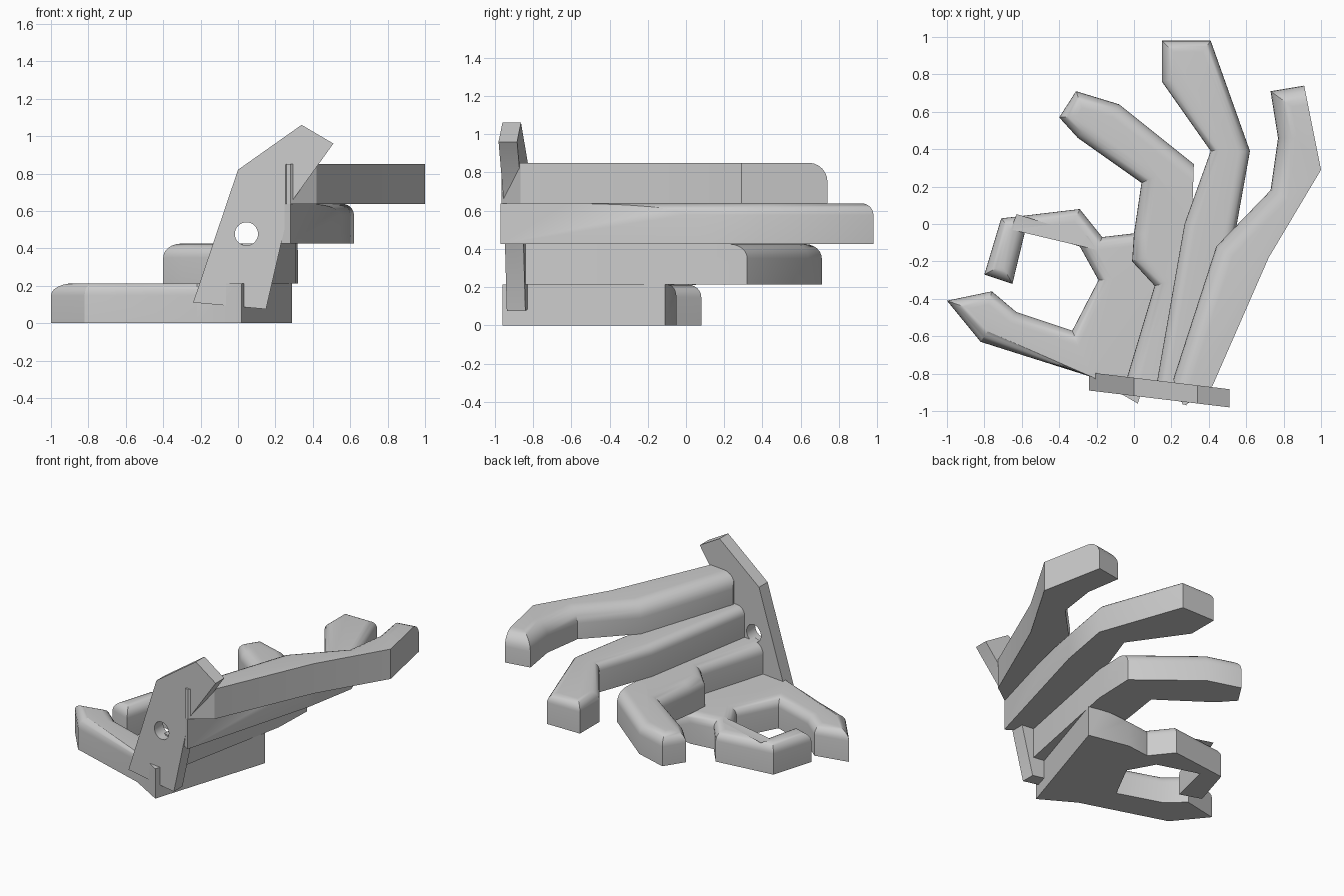
import bpy
import bmesh
import math

cube = bpy.data.objects.get("Cube")
if cube:
    bpy.data.objects.remove(cube, do_unlink=True)

LAYER = 0.2125


def finish(bm, name):
    bmesh.ops.recalc_face_normals(bm, faces=bm.faces)
    mesh = bpy.data.meshes.new(name)
    bm.to_mesh(mesh)
    bm.free()
    obj = bpy.data.objects.new(name, mesh)
    bpy.context.collection.objects.link(obj)
    return obj


def activate(obj):
    bpy.ops.object.select_all(action='DESELECT')
    obj.select_set(True)
    bpy.context.view_layer.objects.active = obj


def slab(name, level, outline, first, last, radius):
    """Extruded outline whose top edges first..last are rounded over."""
    bm = bmesh.new()
    z = level * LAYER
    low = [bm.verts.new((x, y, z)) for x, y in outline]
    top = [bm.verts.new((x, y, z + LAYER)) for x, y in outline]
    n = len(outline)
    bm.faces.new(low[::-1])
    bm.faces.new(top)
    for i in range(n):
        j = (i + 1) % n
        bm.faces.new((low[i], low[j], top[j], top[i]))
    bmesh.ops.recalc_face_normals(bm, faces=bm.faces)
    rounded = [bm.edges.get((top[i], top[i + 1])) for i in range(first, last)]
    bmesh.ops.bevel(bm, geom=rounded, offset=radius, segments=6,
                    profile=0.5, affect='EDGES', clamp_overlap=False)
    obj = finish(bm, name)
    activate(obj)
    bpy.ops.object.shade_smooth_by_angle(angle=math.radians(30))
    return obj


# Palm with thumb and curled index finger
slab("thumb_and_index", 0, [
    (0.02, -0.96), (-0.22, -0.82), (-0.82, -0.63), (-1.0, -0.41),
    (-0.76, -0.36), (-0.63, -0.47), (-0.33, -0.57), (-0.19, -0.30),
    (-0.29, -0.12), (-0.58, -0.03), (-0.65, -0.32), (-0.80, -0.27),
    (-0.71, 0.03), (-0.29, 0.08), (-0.17, -0.07), (0.0, -0.05),
    (0.29, -0.11)], 1, 15, 0.065)

# Middle finger
slab("middle_finger", 1, [
    (0.13, -0.90), (-0.04, -0.83), (0.11, -0.33), (-0.01, -0.20),
    (0.0, -0.05), (0.04, 0.22), (-0.30, 0.46), (-0.40, 0.57),
    (-0.31, 0.71), (-0.08, 0.64), (0.32, 0.32), (0.31, 0.02)], 1, 10, 0.075)

# Ring finger
slab("ring_finger", 2, [
    (0.28, -0.97), (0.12, -0.86), (0.27, 0.0), (0.41, 0.39),
    (0.15, 0.76), (0.15, 0.98), (0.41, 0.98), (0.62, 0.39),
    (0.55, 0.0)], 1, 8, 0.06)

# Little finger
slab("little_finger", 3, [
    (0.28, -0.965), (0.26, -0.965), (0.21, -0.83), (0.44, -0.12),
    (0.73, 0.18), (0.77, 0.46), (0.73, 0.71), (0.91, 0.74),
    (1.0, 0.29), (0.72, -0.18), (0.42, -0.865)], 2, 7, 0.1)

# Slanted wrist plate
profile = [(-0.24, 0.11), (0.0, 0.82), (0.34, 1.06), (0.51, 0.96),
           (0.28, 0.64), (0.15, 0.075)]
bm = bmesh.new()
face = bm.faces.new([bm.verts.new((x, -0.919 - 0.12 * x, z)) for x, z in profile])
back = bmesh.ops.extrude_face_region(bm, geom=[face])["geom"]
bmesh.ops.translate(bm, vec=(0, 0.097, 0),
                    verts=[v for v in back if isinstance(v, bmesh.types.BMVert)])
plate = finish(bm, "wrist_plate")

# Round hole through the plate
bpy.ops.mesh.primitive_cylinder_add(vertices=32, radius=0.062, depth=0.5,
                                    location=(0.045, -0.88, 0.477),
                                    rotation=(math.pi / 2, 0, 0))
cutter = bpy.context.object
cutter.name = "hole_cutter"
cutter.hide_render = True
activate(plate)
cut = plate.modifiers.new("hole", 'BOOLEAN')
cut.operation = 'DIFFERENCE'
cut.object = cutter
bpy.ops.object.modifier_apply(modifier=cut.name)
bpy.data.objects.remove(cutter, do_unlink=True)
bpy.ops.object.shade_smooth_by_angle(angle=math.radians(30))
